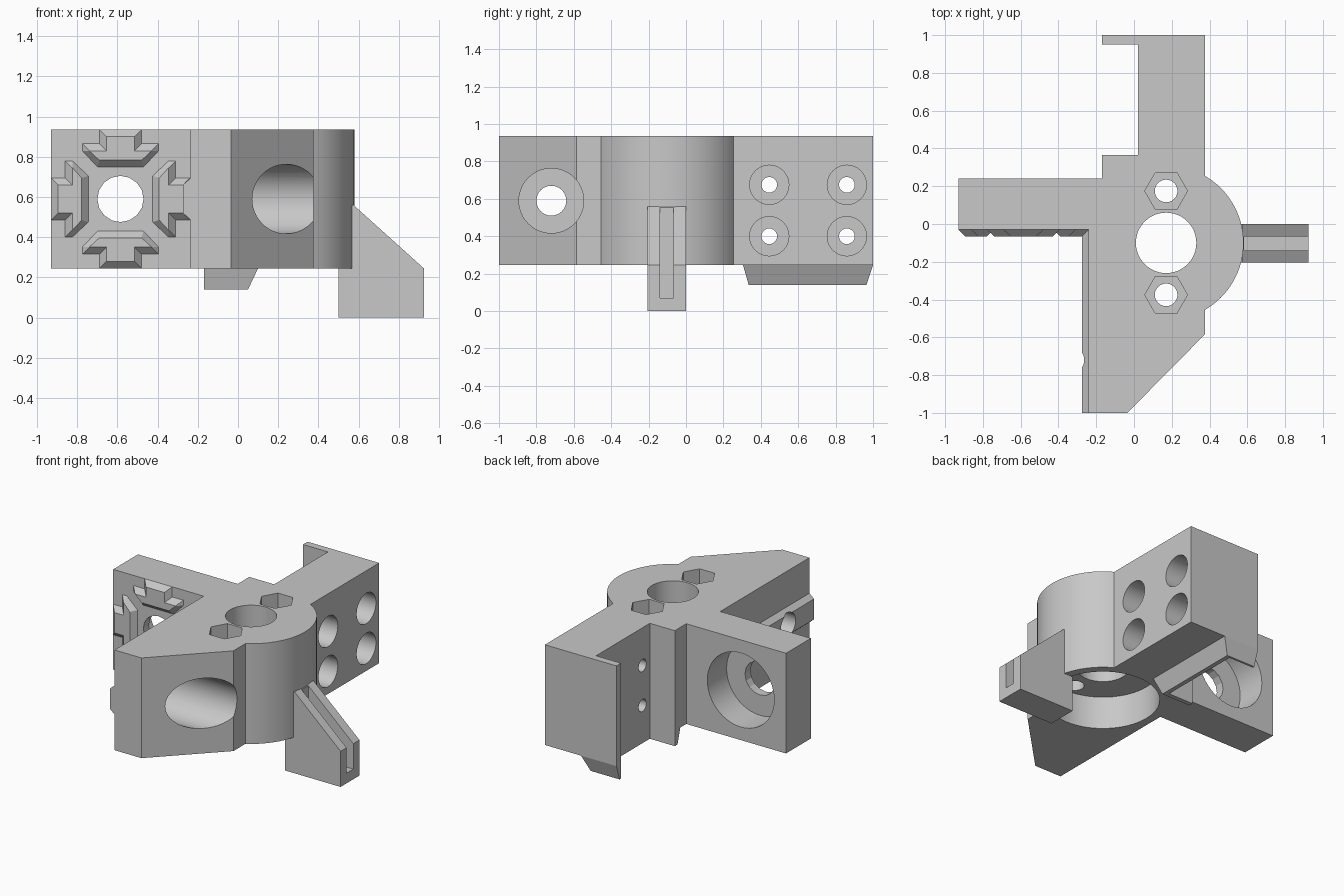
import bpy, bmesh, math
from mathutils import Vector

if "Cube" in bpy.data.objects:
    bpy.data.objects.remove(bpy.data.objects["Cube"])

grey = bpy.data.materials.new("mid_grey")
grey.diffuse_color = (0.58, 0.58, 0.58, 1)
grey.use_nodes = True
grey.node_tree.nodes["Principled BSDF"].inputs["Base Color"].default_value = grey.diffuse_color

ZB, ZT, ZM = 0.245, 0.935, 0.59      # body bottom, top, middle
CX, CY = 0.17, -0.10                 # centre of the round hub


def loft(name, lower, upper):
    """Closed solid between two matching outlines of 3D points."""
    bm = bmesh.new()
    a = [bm.verts.new(p) for p in lower]
    b = [bm.verts.new(p) for p in upper]
    n = len(a)
    bm.faces.new(a[::-1])
    bm.faces.new(b)
    for i in range(n):
        j = (i + 1) % n
        bm.faces.new((a[i], a[j], b[j], b[i]))
    bmesh.ops.recalc_face_normals(bm, faces=bm.faces)
    me = bpy.data.meshes.new(name)
    bm.to_mesh(me)
    bm.free()
    me.materials.append(grey)
    ob = bpy.data.objects.new(name, me)
    bpy.context.collection.objects.link(ob)
    return ob


def place(p, axis, t):
    """Put a 2D point on the plane at distance t along an axis."""
    u, v = p
    return {'x': (t, u, v), 'y': (u, t, v), 'z': (u, v, t)}[axis]


def prism(name, pts, axis, t0, t1):
    return loft(name, [place(p, axis, t0) for p in pts],
                [place(p, axis, t1) for p in pts])


def circle(u, v, r, n=48):
    return [(u + r * math.cos(2 * math.pi * i / n),
             v + r * math.sin(2 * math.pi * i / n)) for i in range(n)]


def rect(u0, u1, v0, v1):
    return [(u0, v0), (u1, v0), (u1, v1), (u0, v1)]


def boolean(ob, other, op='DIFFERENCE'):
    m = ob.modifiers.new("cut", 'BOOLEAN')
    m.operation, m.object, m.solver = op, other, 'EXACT'
    bpy.context.view_layer.objects.active = ob
    bpy.ops.object.modifier_apply(modifier=m.name)
    bpy.data.objects.remove(other)


def cut(ob, pts, axis, t0, t1):
    boolean(ob, prism("cutter", pts, axis, t0, t1))


# Main body: three arms around a round hub
a0 = math.acos(0.205 / 0.41)
arc = [(CX + 0.41 * math.cos(a0 - 2 * a0 * i / 32),
        CY + 0.41 * math.sin(a0 - 2 * a0 * i / 32)) for i in range(33)]
outline = [(-0.93, 0.24), (-0.17, 0.24), (-0.17, 0.365), (0.02, 0.365),
           (0.02, 0.95), (-0.17, 0.95), (-0.17, 1.0), (0.375, 1.0)] + arc + [
           (0.375, -0.585), (-0.035, -1.0), (-0.24, -1.0),
           (-0.24, -0.03), (-0.93, -0.03)]
body = prism("bracket_body", outline, 'z', ZB, ZT)

# Hub: wide recess from below, central bore, hex nut pockets with bolt holes
cut(body, circle(CX, CY, 0.355, 64), 'z', 0.1, 0.47)
cut(body, circle(CX, CY, 0.16), 'z', 0.4, 1.1)
for y in (0.175, -0.375):
    cut(body, circle(CX, y, 0.113, 6), 'z', 0.80, 1.1)
    cut(body, circle(CX, y, 0.06, 24), 'z', 0.1, 1.1)

# Left arm: through hole and counterbore from the back
cut(body, circle(-0.585, ZM, 0.115, 16), 'y', -0.2, 0.2)
cut(body, circle(-0.585, ZM, 0.255), 'y', 0.03, 0.4)

# Front arm: counterbore from the right and through hole
cut(body, circle(-0.72, ZM, 0.173), 'x', -0.17, 0.6)
cut(body, circle(-0.72, ZM, 0.08, 24), 'x', -0.5, 0.1)

# Back arm: four counterbored screw holes
for y in (0.445, 0.86):
    for z in (0.40, 0.675):
        cut(body, circle(y, z, 0.105, 32), 'x', 0.10, 0.6)
        cut(body, circle(y, z, 0.042, 20), 'x', -0.1, 0.2)

# Tapered lip below the back arm, open around the channel
lip = loft("lower_lip",
           [(x, y, 0.14) for x, y in rect(-0.17, 0.05, 0.335, 0.965)],
           [(x, y, ZB) for x, y in rect(-0.17, 0.10, 0.305, 1.0)])
cut(lip, rect(-0.4, 0.02, 0.365, 0.95), 'z', 0.0, 0.5)

# Four T-shaped locating keys on the front of the left arm
low = [(0.105, 0.345), (0.105, 0.275), (0.19, 0.275), (0.19, 0.24), (0.115, 0.16)]
top = [(0.07, 0.31), (0.07, 0.24), (0.155, 0.24), (0.154, 0.238), (0.105, 0.193)]


def key_ring(half, turn, y):
    pts = half + [(-u, v) for u, v in reversed(half)]
    c, s = round(math.cos(turn)), round(math.sin(turn))
    return [(-0.585 + u * c - v * s, y, ZM + u * s + v * c) for u, v in pts]


for i, side in enumerate(("top", "left", "bottom", "right")):
    t = i * math.pi / 2
    loft("slot_key_" + side, key_ring(low, t, -0.03), key_ring(top, t, -0.065))

# Straight slot rail on the left side of the front arm
rail = prism("slot_rail", [(-0.24, 0.49), (-0.24, 0.69), (-0.275, 0.66), (-0.275, 0.52)],
             'y', -1.0, -0.03)
cut(rail, circle(-0.72, ZM, 0.08, 24), 'x', -0.5, 0.1)

# Sloped tab on the right with a slot down its middle
tab = prism("side_tab", [(0.50, 0), (0.925, 0), (0.925, 0.245), (0.575, 0.56),
                         (0.535, 0.56), (0.535, ZB), (0.50, ZB)], 'y', -0.205, 0.0)
cut(tab, rect(0.583, 1.1, -0.14, -0.067), 'z', 0.07, 0.8)

# Smooth curved walls, keep hard edges
for ob in bpy.context.collection.objects:
    bpy.ops.object.select_all(action='DESELECT')
    ob.select_set(True)
    bpy.context.view_layer.objects.active = ob
    bpy.ops.object.shade_smooth_by_angle(angle=math.radians(20))
